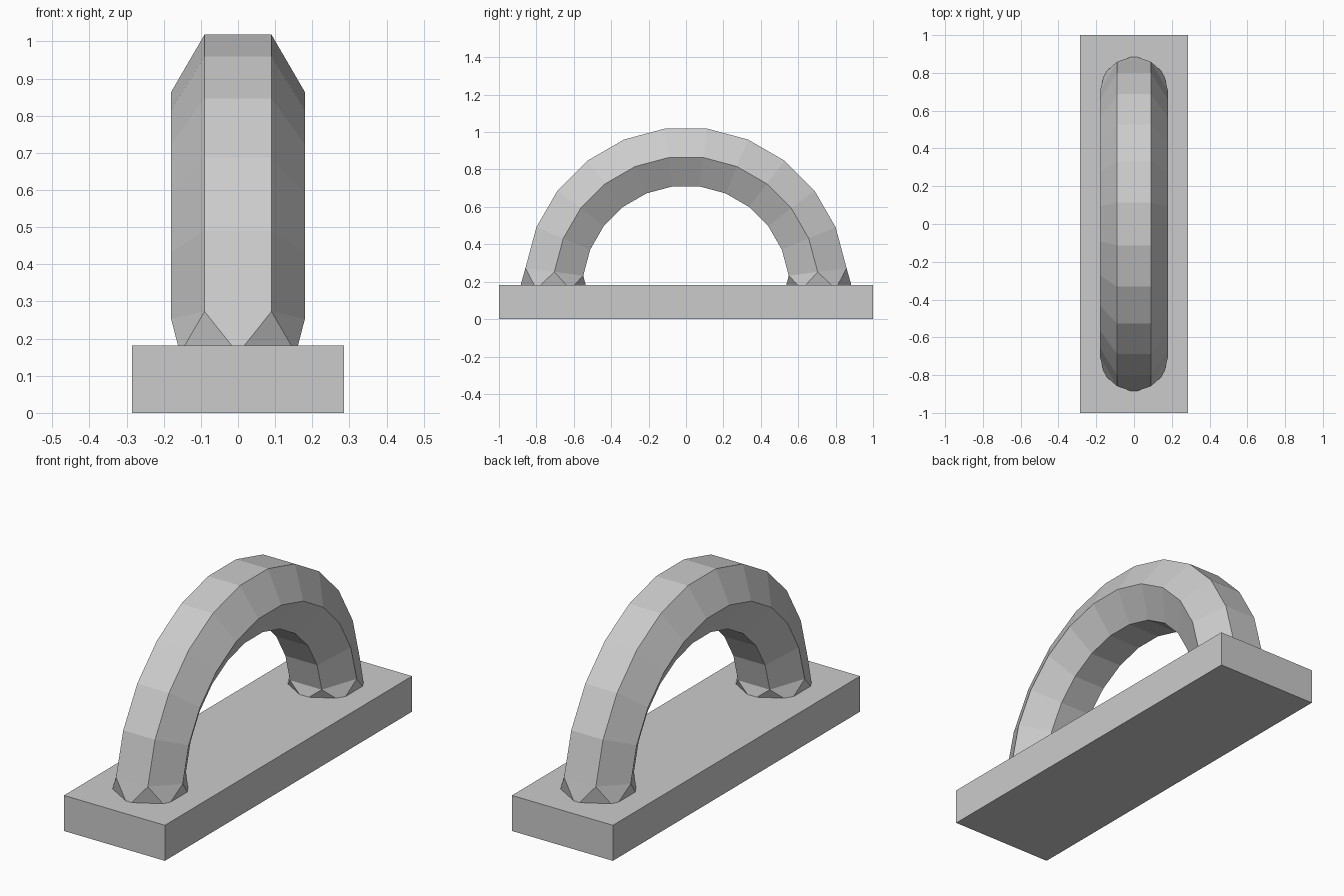
import bpy, bmesh
from math import sin, cos, radians

if "Cube" in bpy.data.objects:
    bpy.data.objects.remove(bpy.data.objects["Cube"])

MAJOR, MINOR, CENTRE_Z, SIDES = 0.71, 0.18, 0.16, 6

# Base slab
bpy.ops.mesh.primitive_cube_add(size=1, location=(0, 0, 0.091))
base = bpy.context.object
base.name = "base_plate"
base.scale = (0.572, 2, 0.182)
bpy.ops.object.transform_apply(location=False, rotation=False, scale=True)


def ring(bm, angle, twist):
    """Hexagonal tube section at an angle along the arch."""
    verts = []
    for i in range(SIDES):
        t = radians(360 / SIDES * i + twist)
        r = MAJOR + MINOR * sin(t)
        verts.append(bm.verts.new((MINOR * cos(t), -r * cos(angle),
                                   CENTRE_Z + r * sin(angle))))
    return verts


# Arched handle: half a 24-segment hexagonal ring
bm = bmesh.new()
rings = [ring(bm, radians(7.5 + 15 * k), 0) for k in range(12)]
for a, b in zip(rings, rings[1:]):
    for i in range(SIDES):
        j = (i + 1) % SIDES
        bm.faces.new((a[i], a[j], b[j], b[i]))

# Feet: end sections turned by half a side, joined by triangles
for angle, last in ((0, rings[0]), (180, rings[-1])):
    foot = ring(bm, radians(angle), 30)
    for i in range(SIDES):
        j = (i + 1) % SIDES
        bm.faces.new((last[i], last[j], foot[i]))
        bm.faces.new((foot[i], last[j], foot[j]))
    bm.faces.new(foot)

bmesh.ops.recalc_face_normals(bm, faces=bm.faces)
mesh = bpy.data.meshes.new("handle_arch")
bm.to_mesh(mesh)
bm.free()
bpy.context.collection.objects.link(bpy.data.objects.new("handle_arch", mesh))
